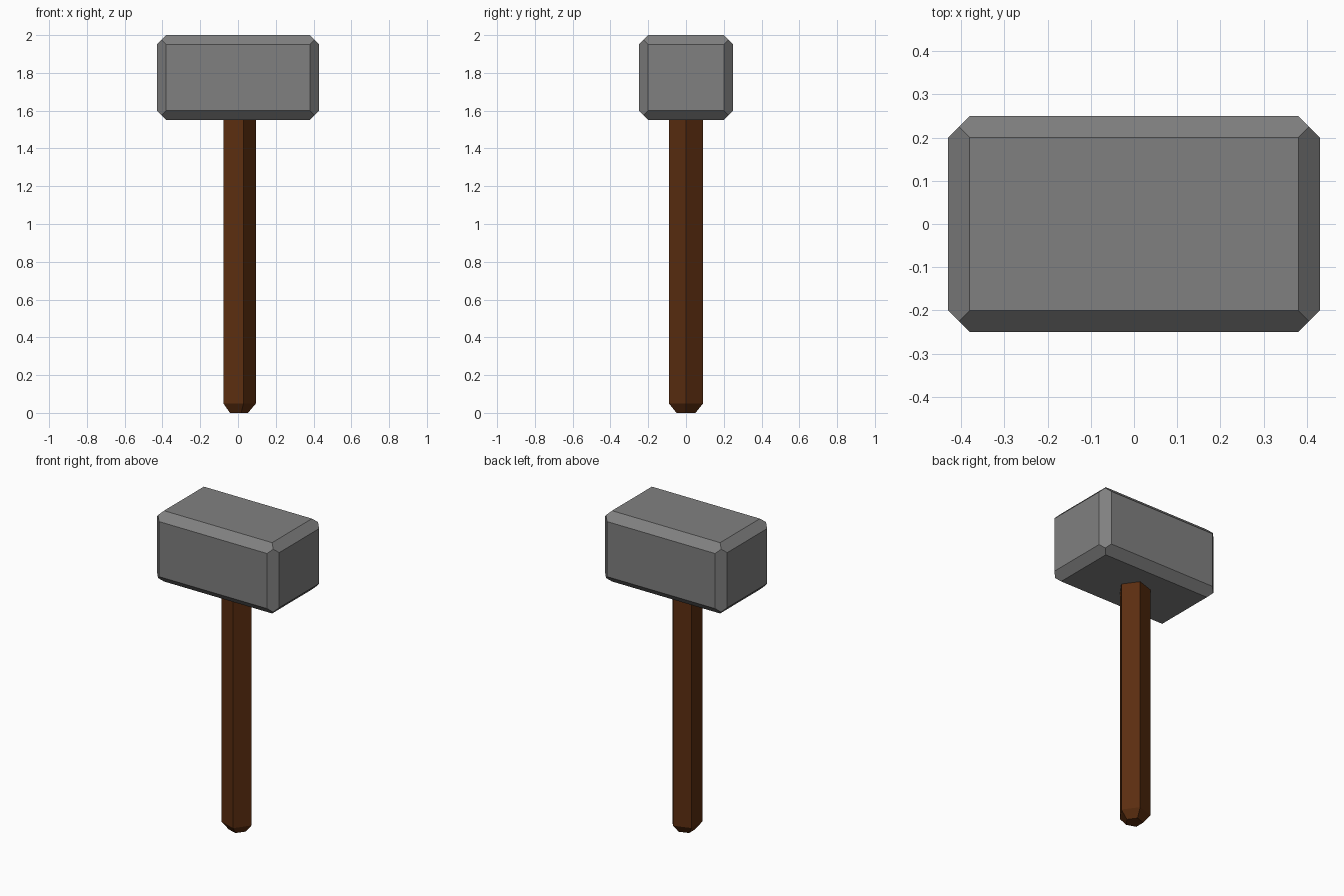
import bpy
import bmesh
from math import cos, sin, tau
from mathutils import Vector

cube = bpy.data.objects.get("Cube")
if cube:
    bpy.data.objects.remove(cube, do_unlink=True)


def make_material(name, color):
    mat = bpy.data.materials.new(name)
    mat.use_nodes = True
    mat.diffuse_color = color
    mat.node_tree.nodes["Principled BSDF"].inputs["Base Color"].default_value = color
    return mat


def make_object(name, bm, mat):
    bmesh.ops.recalc_face_normals(bm, faces=bm.faces)
    mesh = bpy.data.meshes.new(name)
    bm.to_mesh(mesh)
    bm.free()
    mesh.materials.append(mat)
    obj = bpy.data.objects.new(name, mesh)
    bpy.context.collection.objects.link(obj)
    return obj


stone = make_material("stone grey", (0.216, 0.216, 0.216, 1))
wood = make_material("brown wood", (0.105, 0.027, 0.005, 1))

# Hammer head: block with chamfered edges meeting at a point on each corner
half = Vector((0.43, 0.25, 0.225))
centre = Vector((0, 0, 1.775))
chamfer = 0.05
bm = bmesh.new()
for sx in (-1, 1):
    for sy in (-1, 1):
        for sz in (-1, 1):
            sign = Vector((sx, sy, sz))
            inner = half - Vector((chamfer,) * 3)
            corners = [inner + Vector((chamfer / 2,) * 3)]
            for axis in range(3):
                p = inner.copy()
                p[axis] = half[axis]
                corners.append(p)
            for p in corners:
                bm.verts.new(centre + p * sign)
bmesh.ops.convex_hull(bm, input=bm.verts)
bmesh.ops.dissolve_limit(bm, angle_limit=0.02, verts=bm.verts, edges=bm.edges)
make_object("hammer_head", bm, stone)

# Handle: five-sided shaft with a tapered foot, running up into the head
sides = 5
bm = bmesh.new()
rings = []
for radius, z in ((0.053, 0), (0.095, 0.05), (0.095, 1.6)):
    rings.append([bm.verts.new((radius * cos(tau * i / sides),
                                radius * sin(tau * i / sides), z))
                  for i in range(sides)])
for low, high in zip(rings, rings[1:]):
    for i in range(sides):
        j = (i + 1) % sides
        bm.faces.new((low[i], low[j], high[j], high[i]))
bm.faces.new(rings[0])
bm.faces.new(rings[-1])
make_object("handle", bm, wood)
